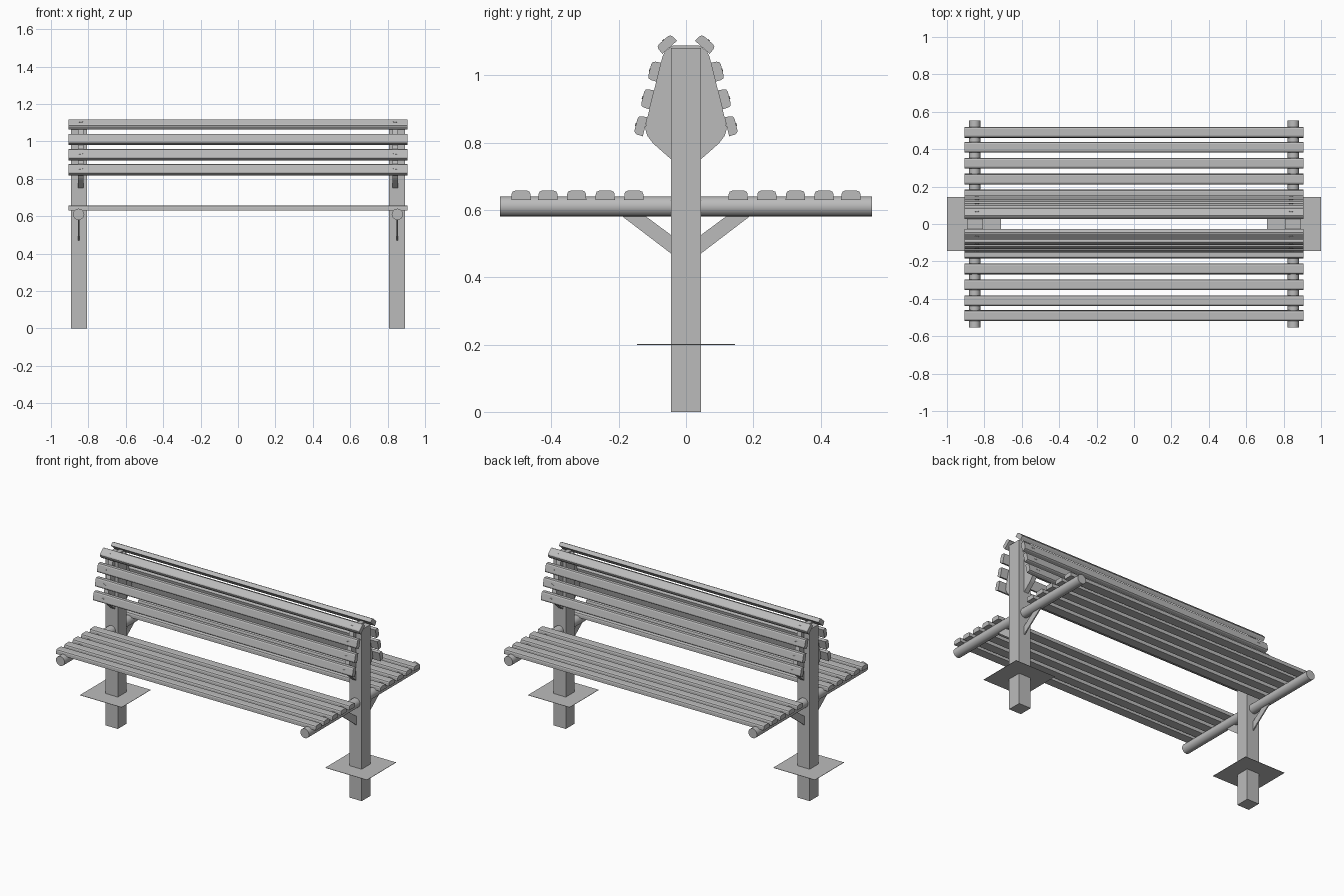
import bpy, bmesh, math
from mathutils import Matrix, Vector

old = bpy.data.objects.get("Cube")
if old:
    bpy.data.objects.remove(old)

grey = bpy.data.materials.new("plain grey")
grey.use_nodes = True
GREY = (0.5, 0.5, 0.5, 1)
grey.diffuse_color = GREY
grey.node_tree.nodes["Principled BSDF"].inputs["Base Color"].default_value = GREY


def finish(name, bm, smooth=False):
    bmesh.ops.recalc_face_normals(bm, faces=bm.faces)
    mesh = bpy.data.meshes.new(name)
    bm.to_mesh(mesh)
    bm.free()
    mesh.materials.append(grey)
    obj = bpy.data.objects.new(name, mesh)
    bpy.context.collection.objects.link(obj)
    if smooth:
        bpy.ops.object.select_all(action="DESELECT")
        obj.select_set(True)
        bpy.context.view_layer.objects.active = obj
        bpy.ops.object.shade_smooth_by_angle(angle=math.radians(35))
    return obj


def extrude_x(name, outline, x, width):
    """Extrude a closed (y, z) outline along x, centred on x."""
    bm = bmesh.new()
    face = bm.faces.new([bm.verts.new((x - width / 2, y, z)) for y, z in outline])
    out = bmesh.ops.extrude_face_region(bm, geom=[face])
    verts = [v for v in out["geom"] if isinstance(v, bmesh.types.BMVert)]
    bmesh.ops.translate(bm, verts=verts, vec=(width, 0, 0))
    return finish(name, bm)


def box(name, size, centre):
    bm = bmesh.new()
    bmesh.ops.create_cube(bm, size=1, matrix=Matrix.Translation(centre) @ Matrix.Diagonal((*size, 1)))
    return finish(name, bm)


def cylinder(name, radius, depth, matrix, sides):
    bm = bmesh.new()
    bmesh.ops.create_cone(bm, cap_ends=True, segments=sides, radius1=radius,
                          radius2=radius, depth=depth, matrix=matrix)
    return finish(name, bm, True)


# Slat section: flat underside, eased upper edges
SLAT = [(-0.029, -0.014), (0.029, -0.014), (0.028, 0.004), (0.025, 0.011),
        (0.018, 0.014), (-0.018, 0.014), (-0.025, 0.011), (-0.028, 0.004)]


def slat(name, y, z, angle):
    rot = Matrix.Rotation(angle, 2)
    pts = [rot @ Vector(p) + Vector((y, z)) for p in SLAT]
    return extrude_x(name, pts, 0, 1.81)


# Seat and backrest slats on both faces
SEAT_ROWS = [0.155, 0.24, 0.325, 0.41, 0.49]
BACK_ROWS = [(0.135, 0.85, 76), (0.115, 0.93, 76), (0.094, 1.012, 76), (0.058, 1.093, 42)]
for side, label in ((-1, "front"), (1, "rear")):
    for i, y in enumerate(SEAT_ROWS):
        slat(f"{label}_seat_slat_{i + 1}", side * y, 0.643, 0)
    for i, (y, z, tilt) in enumerate(BACK_ROWS):
        angle = -side * math.radians(tilt)
        slat(f"{label}_back_slat_{i + 1}", side * y, z, angle)
        # Paired bolt heads on the outer face
        turn = Matrix.Rotation(angle, 4, "X")
        for x in (-0.846, -0.834, 0.834, 0.846):
            spot = Matrix.Translation((x, side * y, z)) @ turn @ Matrix.Translation((0, 0, 0.0145))
            cylinder(f"{label}_bolt", 0.004, 0.003, spot, 8)

# Bent strap outline, one half from post to top
HALF = [(0.044, 0.752), (0.10, 0.80), (0.115, 0.82), (0.121, 0.84),
        (0.117, 0.865), (0.07, 1.055), (0.062, 1.071), (0.04, 1.088)]
outer = [(-y, z) for y, z in HALF] + HALF[::-1]
inner = [(y * 0.975, z - 0.003) for y, z in outer]

for s, label in ((-1, "right"), (1, "left")):
    # Post, ground plate, round seat beam
    box(f"{label}_post", (0.086, 0.088, 1.08), (s * 0.85, 0, 0.54))
    box(f"{label}_ground_plate", (0.29, 0.29, 0.002), (s * 0.855, 0, 0.2))
    cylinder(f"{label}_seat_beam", 0.03, 1.106,
             Matrix.Translation((s * 0.852, 0, 0.61)) @ Matrix.Rotation(math.pi / 2, 4, "X"), 16)
    # Thin diagonal braces under the beam
    for f in (-1, 1):
        extrude_x(f"{label}_brace", [(f * y, z) for y, z in
                  ((0.044, 0.47), (0.195, 0.585), (0.125, 0.585), (0.044, 0.525))], s * 0.852, 0.007)
    # Strap carrying the backrest
    extrude_x(f"{label}_back_strap", outer + inner[::-1], s * 0.84, 0.03)
